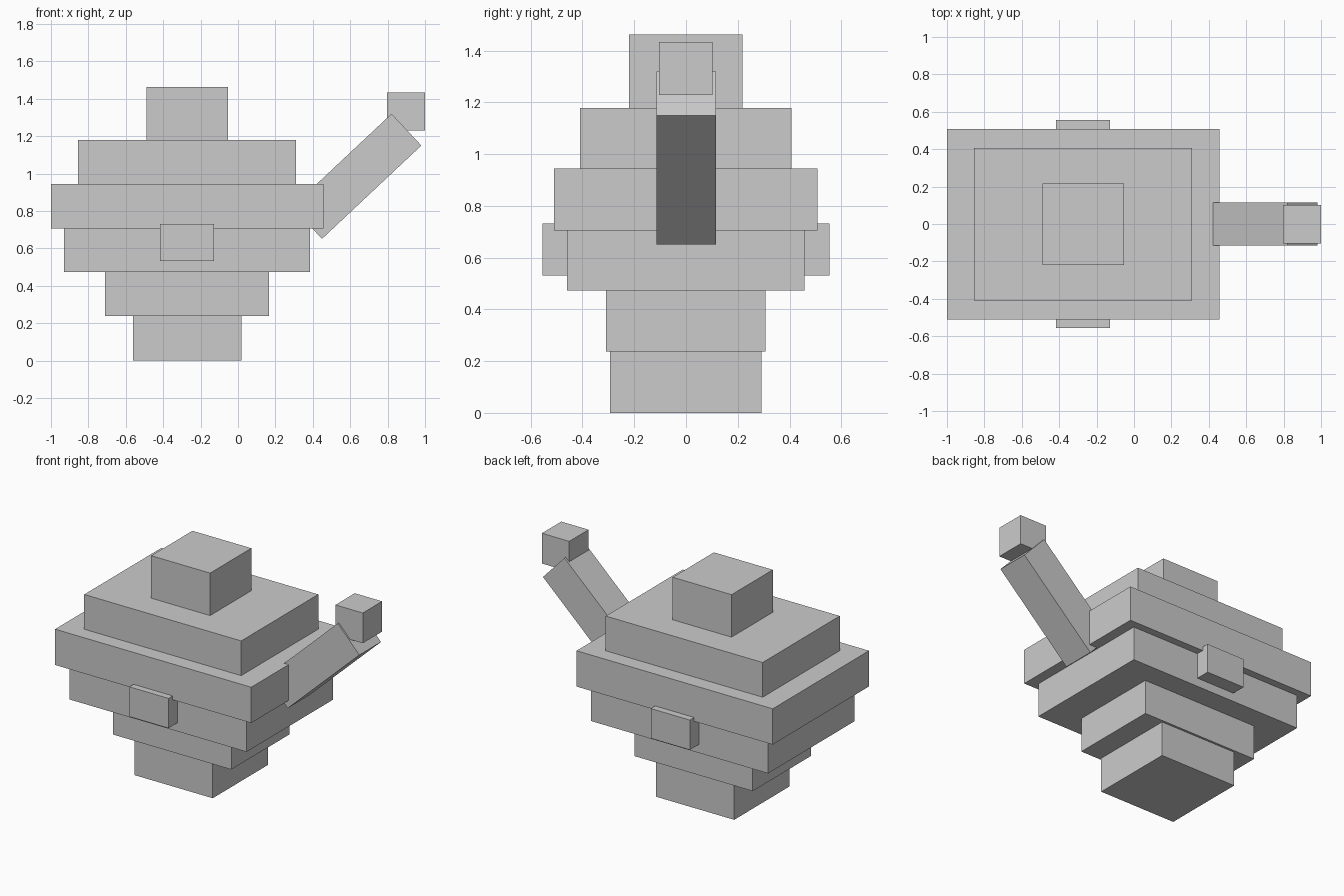
import bpy
from math import radians

cube = bpy.data.objects.get("Cube")
if cube:
    bpy.data.objects.remove(cube, do_unlink=True)

# Single flat grey
grey = bpy.data.materials.new("plain_grey")
grey.use_nodes = True
colour = (0.6, 0.6, 0.6, 1)
grey.diffuse_color = colour
grey.node_tree.nodes["Principled BSDF"].inputs["Base Color"].default_value = colour


def box(name, centre, size, tilt=0):
    """Box with its size baked in, tilted about the y axis."""
    bpy.ops.mesh.primitive_cube_add(size=1, location=centre)
    obj = bpy.context.object
    obj.name = name
    obj.scale = size
    bpy.ops.object.transform_apply(location=False, rotation=False, scale=True)
    obj.rotation_euler.y = radians(tilt)
    obj.data.materials.append(grey)
    return obj


BODY_X = -0.272

# Stacked body tiers: name, width, depth, bottom, top
tiers = [
    ("base_tier", 0.58, 0.585, 0.0, 0.238),
    ("lower_tier", 0.876, 0.615, 0.238, 0.473),
    ("middle_tier", 1.315, 0.917, 0.473, 0.705),
    ("wide_tier", 1.456, 1.02, 0.705, 0.945),
    ("upper_tier", 1.165, 0.817, 0.945, 1.178),
    ("top_block", 0.437, 0.437, 1.178, 1.463),
]
for name, width, depth, low, high in tiers:
    box(name, (BODY_X, -0.001, (low + high) / 2), (width, depth, high - low))

# Bar through the body, showing as a block on the front and the back
box("cross_bar", (BODY_X, 0, 0.631), (0.29, 1.11, 0.2))

# Raised arm with a small block at its end
box("arm", (0.635, 0.001, 0.985), (0.729, 0.23, 0.233), tilt=-43.2)
box("hand_block", (0.897, -0.001, 1.331), (0.203, 0.205, 0.203))
